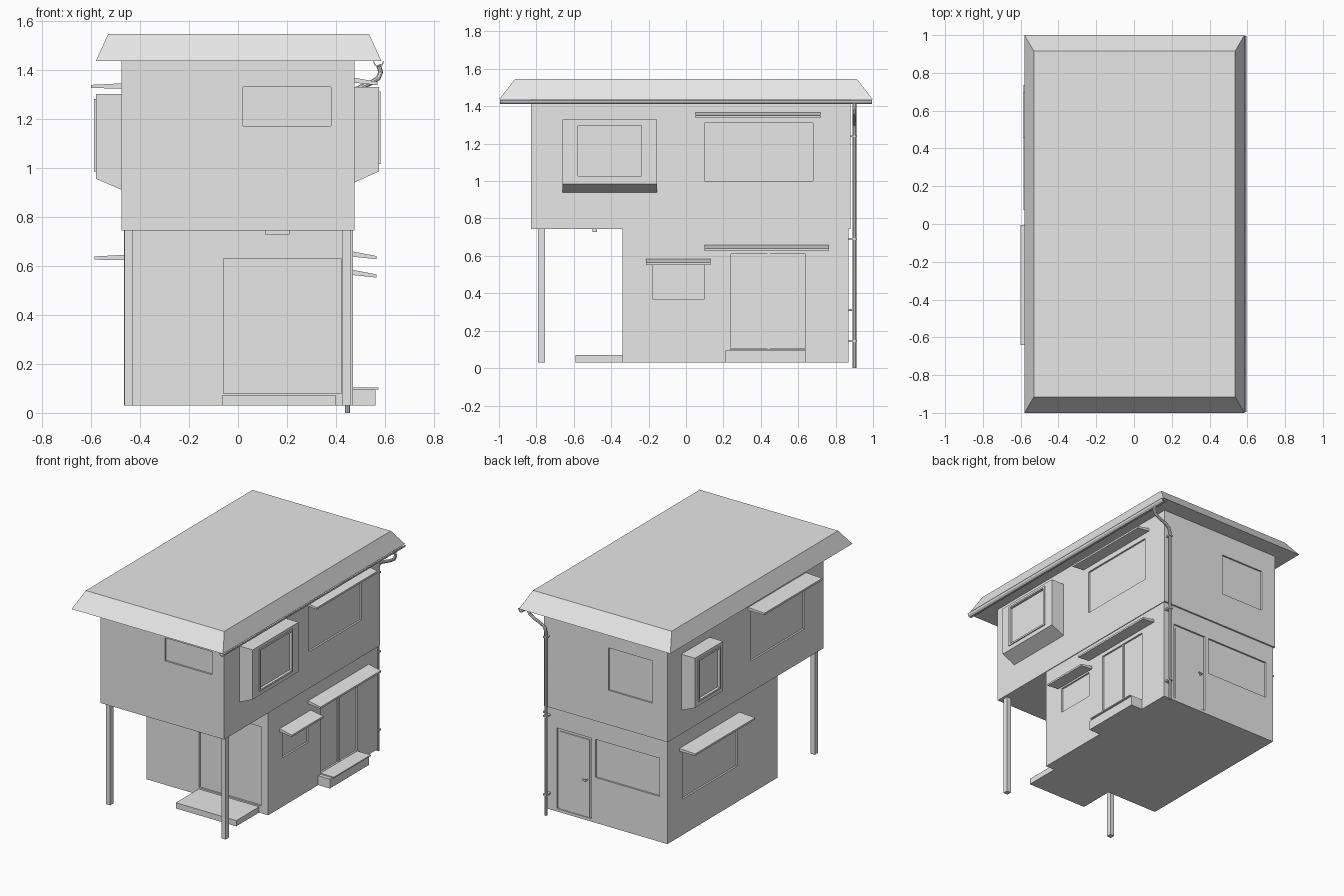
import bpy, bmesh
from mathutils import Vector

if "Cube" in bpy.data.objects:
    bpy.data.objects.remove(bpy.data.objects["Cube"])

grey = bpy.data.materials.new("plain grey")
grey.use_nodes = True
GREY = (0.8, 0.8, 0.8, 1)
grey.diffuse_color = GREY
grey.node_tree.nodes["Principled BSDF"].inputs["Base Color"].default_value = GREY


def finish(name, bm):
    bmesh.ops.recalc_face_normals(bm, faces=bm.faces)
    mesh = bpy.data.meshes.new(name)
    bm.to_mesh(mesh)
    bm.free()
    mesh.materials.append(grey)
    obj = bpy.data.objects.new(name, mesh)
    bpy.context.collection.objects.link(obj)
    return obj


def add_box(bm, x, y, z):
    """Box from three (low, high) ranges."""
    verts = bmesh.ops.create_cube(bm, size=1)["verts"]
    for v in verts:
        v.co = [r[0] + (c + 0.5) * (r[1] - r[0]) for r, c in zip((x, y, z), v.co)]
    return verts


def boxes(name, *ranges):
    bm = bmesh.new()
    for r in ranges:
        add_box(bm, *r)
    return finish(name, bm)


def prism(name, profile, y):
    """Extrude an x-z profile along y."""
    bm = bmesh.new()
    face = bm.faces.new([bm.verts.new((px, y[0], pz)) for px, pz in profile])
    ext = bmesh.ops.extrude_face_region(bm, geom=[face])["geom"]
    moved = [g for g in ext if isinstance(g, bmesh.types.BMVert)]
    bmesh.ops.translate(bm, verts=moved, vec=(0, y[1] - y[0], 0))
    return finish(name, bm)


def carve(obj, *ranges):
    """Sink shallow openings into a wall."""
    cutter = boxes("opening_cutter", *ranges)
    cutter.hide_render = True
    mod = obj.modifiers.new("openings", "BOOLEAN")
    mod.operation, mod.solver, mod.object = "DIFFERENCE", "EXACT", cutter
    bpy.context.view_layer.objects.active = obj
    bpy.ops.object.modifier_apply(modifier=mod.name)
    bpy.data.objects.remove(cutter)


def span(centre, d):
    return (centre - d, centre + d)


def rails(name, x, y, z, w):
    """Rectangular frame on a side wall, bars of width w."""
    boxes(name, (x, y, (z[0], z[0] + w)), (x, y, (z[1] - w, z[1])),
          (x, (y[0], y[0] + w), z), (x, (y[1] - w, y[1]), z))


def tube(name, points, radius):
    """Round pipe through a list of points."""
    curve = bpy.data.curves.new(name, "CURVE")
    curve.dimensions = "3D"
    curve.bevel_depth, curve.bevel_resolution = radius, 3
    curve.use_fill_caps = True
    spline = curve.splines.new("POLY")
    spline.points.add(len(points) - 1)
    for p, co in zip(spline.points, points):
        p.co = (*co, 1)
    curve.materials.append(grey)
    obj = bpy.data.objects.new(name, curve)
    bpy.context.collection.objects.link(obj)
    bpy.ops.object.select_all(action="DESELECT")
    obj.select_set(True)
    bpy.context.view_layer.objects.active = obj
    bpy.ops.object.convert(target="MESH")
    bpy.ops.object.shade_smooth_by_angle()


D = 0.012                      # depth of the openings
XL, XR = -0.465, 0.47          # ground floor sides
UL, UR = -0.475, 0.475         # upper floor sides
FRONT, BACK = -0.34, 0.868
UFRONT, UBACK = -0.83, 0.88
BASE, MID, EAVES = 0.03, 0.745, 1.44

# Ground floor with entrance, garden door and windows
ground = boxes("ground_floor", ((XL, XR), (FRONT, BACK), (BASE, MID)))
carve(ground,
      ((-0.06, 0.42), span(FRONT, D), (0.08, 0.63)),
      (span(XR, D), (0.24, 0.64), (0.105, 0.61)),
      (span(XR, D), (-0.18, 0.10), (0.37, 0.55)),
      (span(XL, D), (0.10, 0.70), (0.28, 0.60)),
      ((-0.405, 0.09), span(BACK, D), (0.345, 0.61)),
      ((0.12, 0.385), span(BACK, D), (0.05, 0.61)))

# Upper floor overhanging the porch
upper = boxes("upper_floor", ((UL, UR), (UFRONT, UBACK), (MID, EAVES)))
carve(upper,
      ((0.02, 0.38), span(UFRONT, D), (1.17, 1.33)),
      (span(UR, D), (0.10, 0.68), (1.0, 1.31)),
      (span(UL, D), (-0.62, -0.03), (0.96, 1.30)),
      ((-0.36, -0.02), span(UBACK, D), (0.985, 1.28)))

# Hipped flat roof
bm = bmesh.new()
for v in add_box(bm, (-0.58, 0.585), (-1, 1), (1.435, 1.545)):
    if v.co.z > 1.5:
        v.co.x -= 0.05 if v.co.x > 0 else -0.05
        v.co.y -= 0.085 if v.co.y > 0 else -0.085
finish("roof", bm)

# Bay windows with sloping undersides and raised frames
for name, s, y, top, wall, out in (("right", 1, (-0.66, -0.155), 1.33, UR, 0.575),
                                   ("left", -1, (0.42, 0.73), 1.30, UR, 0.58)):
    low = top - 0.345
    bay = prism(name + "_bay_window",
                [(s * (wall - 0.02), top), (s * out, top), (s * out, low),
                 (s * wall, low - 0.045), (s * (wall - 0.02), low - 0.045)], y)
    win_y, win_z = (y[0] + 0.07, y[1] - 0.07), (low + 0.03, top - 0.02)
    if s < 0:
        win_y = (y[0] + 0.035, y[1] - 0.035)
    carve(bay, (span(s * out, D), win_y, win_z))
    xs = sorted((s * (out - D), s * (out + 0.007)))
    rails(name + "_bay_frame", xs, win_y, win_z, 0.012)

# Sloping awnings
for name, s, y, z, reach in (("right_upper", 1, (0.05, 0.72), 1.37, 0.57),
                             ("right_garden", 1, (0.10, 0.765), 0.66, 0.565),
                             ("right_small", 1, (-0.215, 0.13), 0.585, 0.565),
                             ("left_upper", -1, (-0.64, -0.005), 1.345, 0.60),
                             ("left_lower", -1, (0.075, 0.735), 0.645, 0.585)):
    drop = 0.02 if s > 0 else 0.007
    prism(name + "_awning",
          [(s * 0.46, z), (s * reach, z - drop),
           (s * reach, z - drop - 0.013), (s * 0.46, z - 0.022)], y)

# Porch posts, entrance step and porch lamp
boxes("porch_posts", *[(x, (-0.79, -0.755), (BASE, MID))
                       for x in ((-0.463, -0.43), (0.425, 0.458))])
boxes("entrance_step", ((-0.065, 0.40), (-0.59, FRONT), (BASE, 0.07)))
boxes("porch_lamp", ((0.11, 0.21), (-0.50, -0.475), (0.727, MID)))

# Garden door step, its lip, and the sliding door bar
boxes("garden_step", ((XR, 0.56), (0.21, 0.64), (BASE, 0.095)),
      ((XR, 0.573), (0.235, 0.64), (0.095, 0.103)))
boxes("garden_door_bar", ((XR - D, XR - 0.004), (0.435, 0.45), (0.105, 0.61)))

# Back door leaf and handle
boxes("back_door_leaf", ((0.14, 0.365), (BACK - D, BACK - 0.006), (0.05, 0.59)))
tube("back_door_handle", [(0.155, BACK - D, 0.31), (0.155, BACK + 0.014, 0.31),
                          (0.18, BACK + 0.014, 0.31)], 0.006)

# Half-round gutter along the right eaves
arc = [Vector(p) for p in ((-1, 0), (-0.8, -0.6), (-0.3, -1), (0.3, -1), (0.8, -0.6), (1, 0))]
centre = Vector((0.573, 1.433))
outline = [centre + p * 0.022 for p in arc] + [centre + p * 0.017 for p in reversed(arc)]
prism("gutter", outline, (-0.995, 0.995))

# Downpipe with wall clips
PX, PY = 0.447, 0.9
tube("downpipe", [(0.573, PY, 1.42), (0.582, PY, 1.39), (0.572, PY, 1.365),
                  (0.54, PY, 1.345), (0.48, PY, 1.32), (0.455, PY, 1.30),
                  (PX, PY, 1.27), (PX, PY, 0)], 0.0105)
boxes("pipe_clips", *[(span(PX, 0.014), (BACK, PY + 0.014), span(z, 0.005))
                      for z in (0.145, 0.69, 1.24)])
